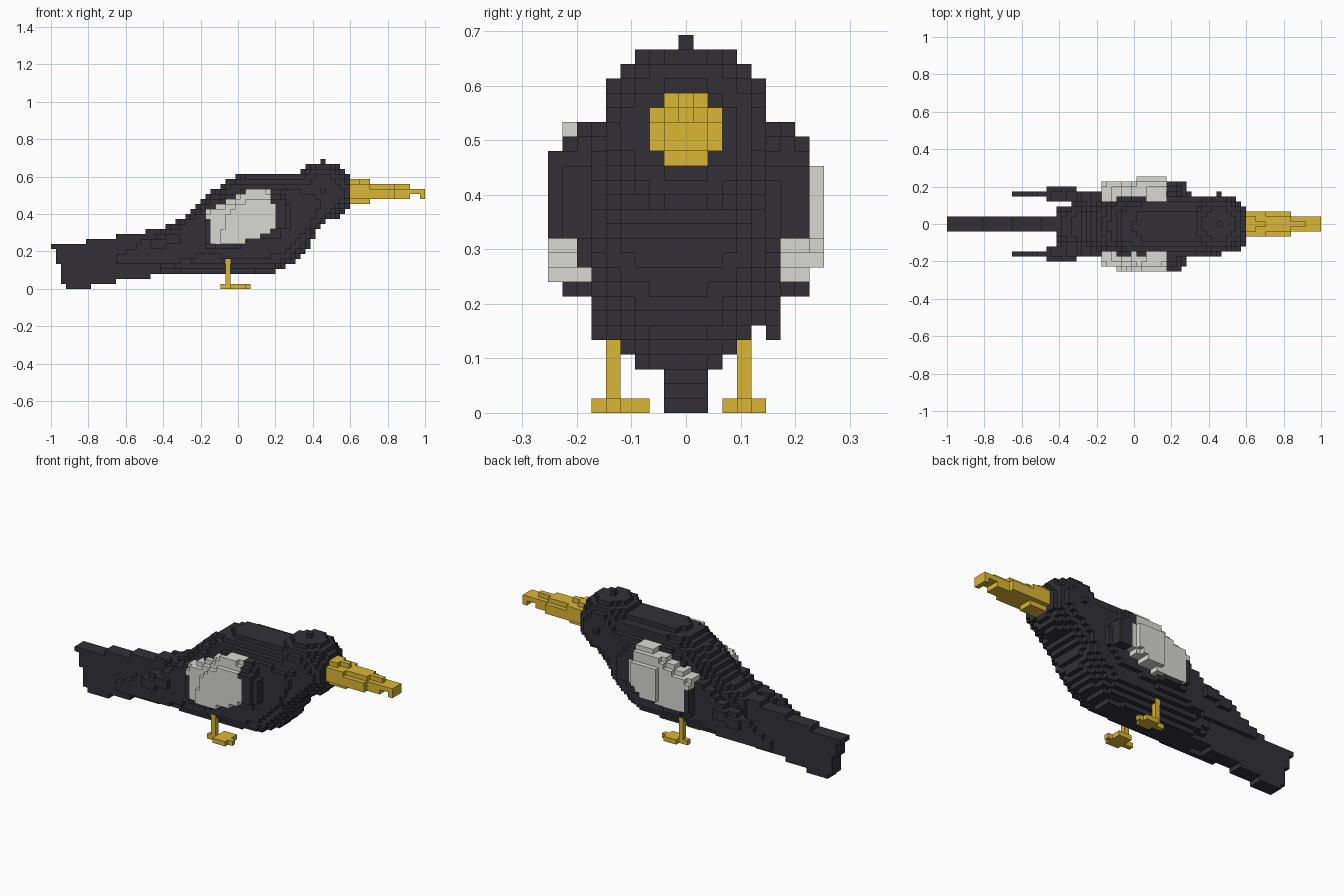
import bpy
import bmesh

if "Cube" in bpy.data.objects:
    bpy.data.objects.remove(bpy.data.objects["Cube"], do_unlink=True)

CELL = 2 / 75  # edge of one block


def make_material(name, colour):
    mat = bpy.data.materials.new(name)
    mat.use_nodes = True
    mat.diffuse_color = (*colour, 1)
    mat.node_tree.nodes["Principled BSDF"].inputs["Base Color"].default_value = (*colour, 1)
    return mat


DARK, GOLD, PALE = range(3)
materials = [
    make_material("charcoal feathers", (0.032, 0.03, 0.037)),
    make_material("golden beak", (0.7, 0.47, 0.036)),
    make_material("pale wing patch", (0.69, 0.69, 0.66)),
]

cells = {}  # block position -> (part, colour); the first part to claim a block keeps it


def put(part, colour, i, j, k):
    cells.setdefault((i, j, k), (part, colour))


def box(part, colour, xs, ys, zs):
    for i in range(*xs):
        for j in range(*ys):
            for k in range(*zs):
                put(part, colour, i, j, k)


def inside(poly, x, z):
    hit = False
    for (x1, z1), (x2, z2) in zip(poly, poly[1:] + poly[:1]):
        if (z1 > z) != (z2 > z) and x < x1 + (z - z1) * (x2 - x1) / (z2 - z1):
            hit = not hit
    return hit


def section(table, x):
    for a, b in zip(table, table[1:]):
        if a[0] <= x <= b[0]:
            t = (x - a[0]) / (b[0] - a[0])
            return [p + (q - p) * t for p, q in zip(a[1:], b[1:])]


# Beak: stepped root, shaft with a central ridge, slim end and hooked tip
box("beak", GOLD, (60, 64), (-1, 2), (17, 21))
box("beak", GOLD, (60, 64), (-2, 3), (18, 21))
box("beak", GOLD, (60, 62), (-1, 2), (21, 22))
box("beak", GOLD, (62, 64), (0, 1), (21, 22))
box("beak", GOLD, (64, 69), (-2, 3), (18, 20))
box("beak", GOLD, (64, 69), (-1, 2), (20, 21))
box("beak", GOLD, (69, 72), (-1, 2), (18, 20))
box("beak", GOLD, (69, 72), (0, 1), (20, 21))
box("beak", GOLD, (72, 75), (-1, 2), (19, 20))
box("beak", GOLD, (74, 75), (-1, 2), (18, 19))

# Legs with a long middle toe and a shorter web of side toes
for name, leg, web in (("back", 4, (3, 6)), ("front", -5, (-6, -2))):
    box(name + "_leg", GOLD, (35, 36), (leg, leg + 1), (0, 6))
    box(name + "_leg", GOLD, (34, 40), (leg, leg + 1), (0, 1))
    box(name + "_leg", GOLD, (36, 39), web, (0, 1))

# Wings: layered outlines growing outward, with a pale patch
upper = [(48, 12), (48, 16), (46, 19), (42, 20), (36, 18), (30, 15), (24, 11.5)]
inner = [(20, 6), (32, 6.4), (38, 7), (45, 9)] + upper + [(20, 10.3)]
base = [(13, 5), (24, 5), (31, 7), (38, 7.6), (45, 10)] + upper + [(19, 10), (13, 6.2)]
middle = [(31, 8), (38, 8), (38, 9.3), (41, 10.2), (45, 12.2), (48, 12.2), (48, 16),
          (46.2, 20), (42, 20), (36, 18), (31, 15.3)]
back_outer = [(31, 9), (36, 8), (38, 9.3), (41, 10.2), (45, 12.2), (48, 12.2), (48, 16),
              (46.2, 19), (39, 19), (36, 17), (31, 15)]
front_outer = back_outer[:8] + [(43, 19), (43, 20), (40, 20)] + back_outer[9:]
back_crest = [(38, 10), (41, 10), (44, 12), (44, 17), (38, 17)]
front_crest = [(34, 9), (38, 9), (41, 10.2), (45, 12.2), (46.7, 12.2), (46.7, 18),
               (40, 18), (35, 15)]
patch = [(32, 9), (36, 8.9), (38, 9.3), (41, 10.2), (45, 12.2), (45, 17), (43.9, 17),
         (43.9, 20), (39.9, 20), (36, 18), (31, 15.5), (31, 14), (32.5, 13)]
for name, side, outer, crest in (("back_wing", 1, back_outer, back_crest),
                                 ("front_wing", -1, front_outer, front_crest)):
    for depth, outline in enumerate((inner, base, middle, outer, crest), 5):
        for i in range(12, 50):
            for k in range(4, 21):
                x, z = i + 0.5, k + 0.5
                if inside(outline, x, z):
                    put(name, PALE if inside(patch, x, z) else DARK, i, side * depth, k)
    # Raised feathers on the rear of the wing
    for start, low in ((20, 8), (23, 9)):
        box(name, DARK, (start, start + 3), (7 * side, 7 * side + 1), (low, low + 2))

# Tail: thin upright fan, (start, end, bottom, top) per step
for start, end, low, high in ((0, 1, 8, 9), (1, 2, 5, 9), (2, 3, 1, 9), (3, 7, 0, 9),
                              (7, 8, 0, 10), (8, 13, 1, 10), (13, 19, 2, 11),
                              (19, 20, 2, 12), (20, 24, 3, 12)):
    box("tail", DARK, (start, end), (-1, 2), (low, high))

# Head: round ball
for i in range(-6, 7):
    for j in range(-6, 7):
        for k in range(-6, 7):
            if i * i + j * j + k * k <= 36:
                put("head", DARK, 54 + i, j, 19 + k)

# Body: rounded cross-sections, (position, top, bottom, half width)
stations = [(22, 12, 3, 3.5), (26, 14, 3, 4.8), (30, 17.5, 3, 5.8), (35.5, 22, 3, 6.6),
            (39.5, 23.1, 3, 6.8), (45, 23.2, 3.4, 6.8), (49, 23.2, 5.5, 6.4),
            (51, 23.2, 7.5, 6), (53, 23, 11, 5.7), (56, 23, 14, 5.2),
            (58, 23, 15.3, 4.9), (60, 22, 17, 4)]
for i in range(22, 60):
    top, bottom, width = section(stations, i + 0.5)
    centre, half = (top + bottom) / 2, (top - bottom) / 2
    for j in range(-8, 9):
        for k in range(2, 25):
            across, up = abs(j + 0.4) / width, abs(k + 0.5 - centre) / half
            if across ** 2.5 + up ** 2.5 <= 1:
                put("body", DARK, i, j, k)


def corner(cell, axis, sign, u, w):
    # Corner of a block face, in model units
    offset = [0, 0, 0]
    offset[axis] = sign
    offset[(axis + 1) % 3] = u
    offset[(axis + 2) % 3] = w
    i, j, k = (c + o / 2 for c, o in zip(cell, offset))
    return ((i + 0.5) * CELL - 1, j * CELL, (k + 0.5) * CELL)


# Turn each part's exposed block sides into a mesh
for part in sorted({owner for owner, _ in cells.values()}):
    bm = bmesh.new()
    used = []
    for cell, (owner, colour) in cells.items():
        if owner != part:
            continue
        if colour not in used:
            used.append(colour)
        for axis in range(3):
            for sign in (-1, 1):
                neighbour = list(cell)
                neighbour[axis] += sign
                if tuple(neighbour) in cells:
                    continue
                ring = [(-1, -1), (1, -1), (1, 1), (-1, 1)][::sign]
                face = bm.faces.new([bm.verts.new(corner(cell, axis, sign, u, w)) for u, w in ring])
                face.material_index = used.index(colour)
    bmesh.ops.remove_doubles(bm, verts=bm.verts, dist=CELL / 100)
    mesh = bpy.data.meshes.new(part)
    bm.to_mesh(mesh)
    bm.free()
    for colour in used:
        mesh.materials.append(materials[colour])
    bpy.context.collection.objects.link(bpy.data.objects.new(part, mesh))
